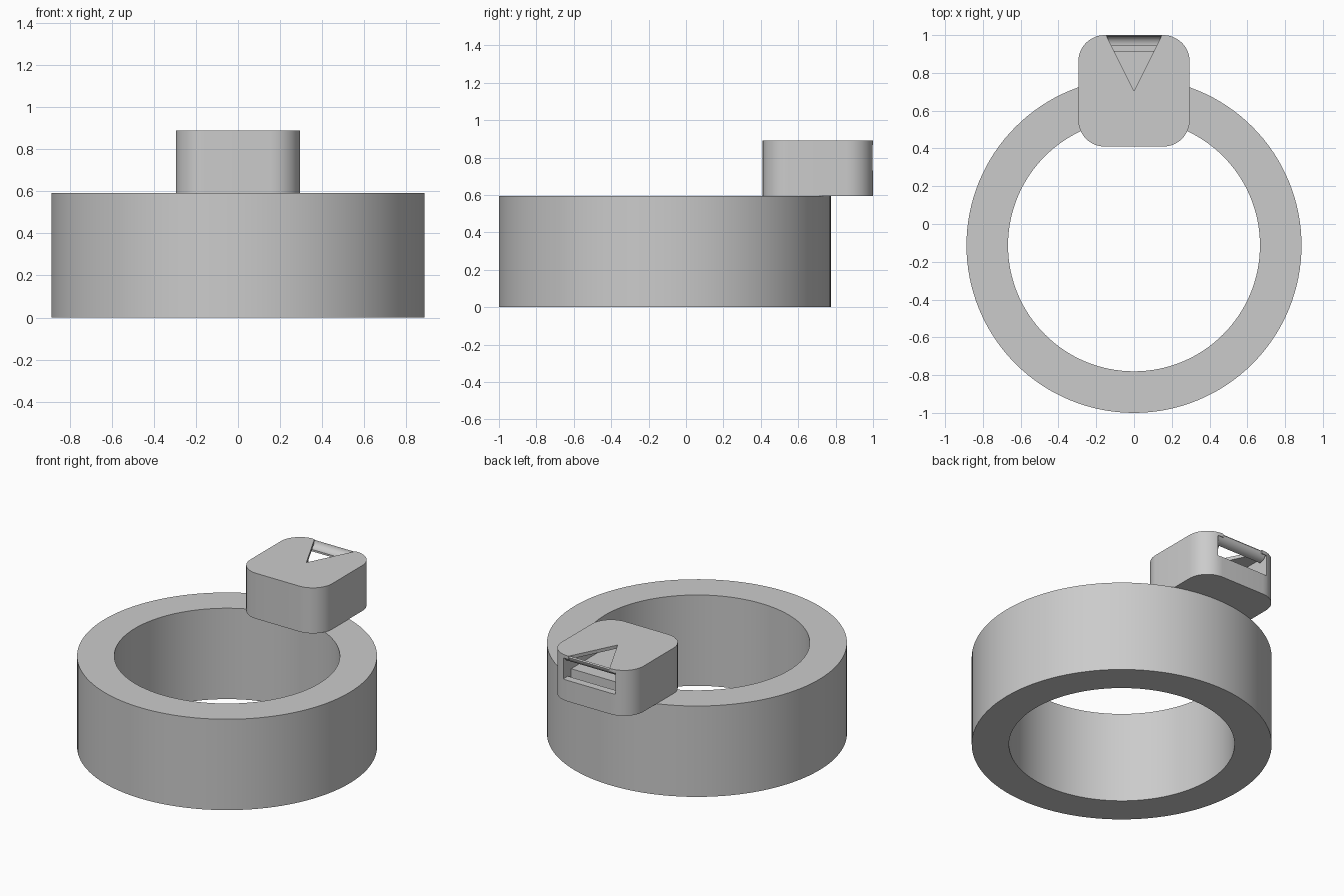
import bpy, bmesh, math
from mathutils import Vector

cube = bpy.data.objects.get("Cube")
if cube:
    bpy.data.objects.remove(cube, do_unlink=True)

# One plain grey for everything
grey = bpy.data.materials.new("plain grey")
grey.use_nodes = True
colour = (0.6, 0.6, 0.6, 1)
grey.diffuse_color = colour
grey.node_tree.nodes["Principled BSDF"].inputs["Base Color"].default_value = colour

RING_TOP, TOP = 0.593, 0.89
HALF, CORNER, BLOCK_Y = 0.295, 0.14, 0.705
WINDOW = 0.188


def prism(name, points, direction):
    """Extrude a closed outline of 3D points along a direction."""
    bm = bmesh.new()
    face = bm.faces.new([bm.verts.new(p) for p in points])
    ext = bmesh.ops.extrude_face_region(bm, geom=[face])
    verts = [v for v in ext["geom"] if isinstance(v, bmesh.types.BMVert)]
    bmesh.ops.translate(bm, verts=verts, vec=Vector(direction))
    bmesh.ops.recalc_face_normals(bm, faces=bm.faces)
    mesh = bpy.data.meshes.new(name)
    bm.to_mesh(mesh)
    bm.free()
    mesh.materials.append(grey)
    obj = bpy.data.objects.new(name, mesh)
    bpy.context.collection.objects.link(obj)
    return obj


def box(name, x, y0, y1, z0, z1):
    return prism(name, [(-x, y0, z0), (x, y0, z0), (x, y1, z0), (-x, y1, z0)],
                 (0, 0, z1 - z0))


def circle(radius, y, z, count=128):
    return [(radius * math.cos(math.tau * i / count),
             y + radius * math.sin(math.tau * i / count), z) for i in range(count)]


def select(obj):
    bpy.ops.object.select_all(action="DESELECT")
    obj.select_set(True)
    bpy.context.view_layer.objects.active = obj


def cut(obj, cutter):
    cutter.hide_render = True
    mod = obj.modifiers.new("cut", "BOOLEAN")
    mod.operation, mod.solver, mod.object = "DIFFERENCE", "EXACT", cutter
    select(obj)
    bpy.ops.object.modifier_apply(modifier=mod.name)
    bpy.data.objects.remove(cutter, do_unlink=True)


def smooth(obj):
    select(obj)
    bpy.ops.object.shade_smooth_by_angle(angle=math.radians(30))


# Finger band
band = prism("band", circle(0.887, -0.113, 0), (0, 0, RING_TOP))
cut(band, prism("band_hole", circle(0.667, -0.113, -0.1), (0, 0, 1)))
smooth(band)

# Rounded block on the back of the band
outline = []
for quarter, (sx, sy) in enumerate([(1, 1), (-1, 1), (-1, -1), (1, -1)]):
    for step in range(13):
        a = math.pi / 2 * (quarter + step / 12)
        outline.append((sx * (HALF - CORNER) + CORNER * math.cos(a),
                        BLOCK_Y + sy * (HALF - CORNER) + CORNER * math.sin(a), RING_TOP))
block = prism("block", outline, (0, 0, TOP - RING_TOP))

# Chamber under the lid, slot behind the step, and triangular lid opening
cut(block, box("chamber", WINDOW, 0.5, 1.1, 0.765, 0.868))
cut(block, box("slot", WINDOW, 0.915, 0.95, 0.65, 0.8))
cut(block, box("lip_step", WINDOW, 0.94, 1.1, 0.73, 0.8))
cut(block, prism("lid_opening", [(0, 0.705, 0.82), (0.158, 1.02, 0.82), (-0.158, 1.02, 0.82)],
                 (0, 0, 0.2)))
smooth(block)

# Thin curved strip across the back of the lid opening
upper, lower = [], []
for step in range(11):
    a = math.pi / 2 * step / 10
    s, c = math.sin(a), math.cos(a)
    upper.append((-0.18, 0.945 + 0.048 * s, 0.889 - 0.04 * c))
    lower.append((-0.18, 0.945 + 0.054 * s, 0.889 - 0.052 * c))
strip = prism("curved_strip", upper + lower[:-1][::-1], (0.36, 0, 0))
smooth(strip)
